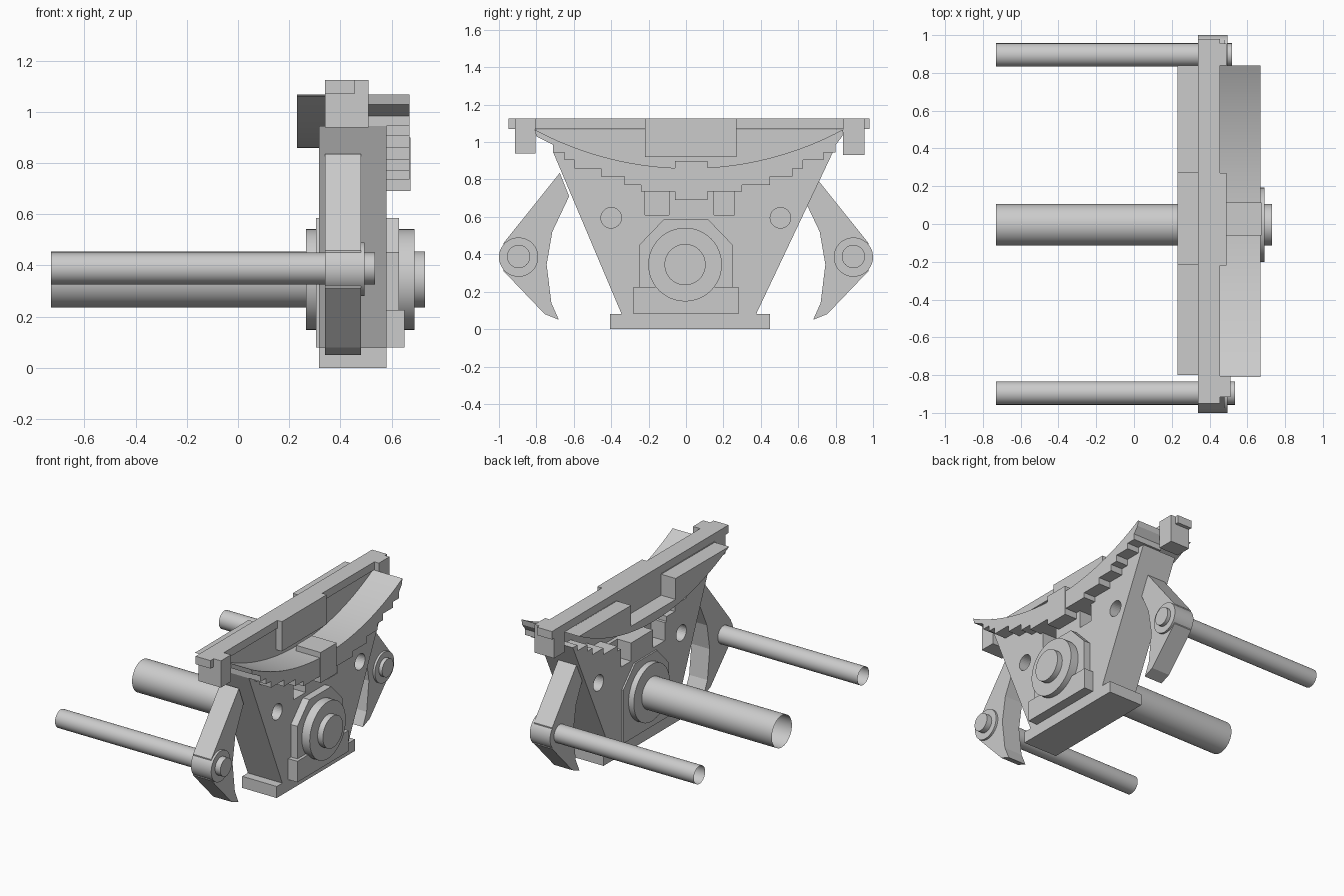
import bpy, bmesh, math

cube = bpy.data.objects.get("Cube")
if cube:
    bpy.data.objects.remove(cube, do_unlink=True)

grey = bpy.data.materials.new("plain_grey")
grey.use_nodes = True
COLOUR = (0.6, 0.6, 0.6, 1)
grey.diffuse_color = COLOUR
grey.node_tree.nodes["Principled BSDF"].inputs["Base Color"].default_value = COLOUR


def prism(name, outline, x0, x1, smooth=False, open_end=False):
    """Extrude a (y, z) outline along x."""
    bm = bmesh.new()
    near = [bm.verts.new((x0, y, z)) for y, z in outline]
    far = [bm.verts.new((x1, y, z)) for y, z in outline]
    n = len(outline)
    for i in range(n):
        j = (i + 1) % n
        bm.faces.new((near[i], near[j], far[j], far[i]))
    bm.faces.new(far)
    cap = bm.faces.new(near)
    bmesh.ops.recalc_face_normals(bm, faces=bm.faces)
    if open_end:
        bmesh.ops.delete(bm, geom=[cap], context='FACES_ONLY')
    mesh = bpy.data.meshes.new(name)
    bm.to_mesh(mesh)
    bm.free()
    mesh.materials.append(grey)
    obj = bpy.data.objects.new(name, mesh)
    bpy.context.collection.objects.link(obj)
    if smooth:
        bpy.ops.object.select_all(action='DESELECT')
        obj.select_set(True)
        bpy.context.view_layer.objects.active = obj
        bpy.ops.object.shade_smooth_by_angle(angle=math.radians(20))
    return obj


def box(name, x0, x1, y0, y1, z0, z1):
    return prism(name, [(y0, z0), (y1, z0), (y1, z1), (y0, z1)], x0, x1)


def circle(y, z, r, n=48):
    return [(y + r * math.cos(math.tau * i / n), z + r * math.sin(math.tau * i / n))
            for i in range(n)]


def rod(name, y, z, r, x0, x1, open_end=False):
    return prism(name, circle(y, z, r), x0, x1, True, open_end)


def cut(target, cutter):
    mod = target.modifiers.new("cut", 'BOOLEAN')
    mod.operation = 'DIFFERENCE'
    mod.solver = 'EXACT'
    mod.object = cutter
    bpy.ops.object.select_all(action='DESELECT')
    target.select_set(True)
    bpy.context.view_layer.objects.active = target
    bpy.ops.object.modifier_apply(modifier=mod.name)
    bpy.data.objects.remove(cutter, do_unlink=True)


# Shared curves: rocker arc and the staircase beneath it
def arc(y0, y1, n=40):
    radius, mid, low = 1.743, 0.015, 0.86
    ys = [y0 + (y1 - y0) * i / n for i in range(n + 1)]
    return [(y, low + radius - math.sqrt(radius ** 2 - (y - mid) ** 2)) for y in ys]


levels = [0.945, 0.905, 0.86, 0.815, 0.77, 0.735]


def stairs(edges):
    points = []
    for y, high, low in zip(edges, levels, levels[1:]):
        points += [(y, high), (y, low)]
    return points


steps = stairs([-0.65, -0.595, -0.455, -0.33, -0.24])
steps += stairs([0.735, 0.625, 0.57, 0.45, 0.3])[::-1]

# Tapered body with foot
body = prism("body_plate", [(-0.34, 0.07), (-0.71, 0.945)] + steps
             + [(0.785, 0.945), (0.37, 0.07)], 0.316, 0.58)
for x0, x1 in ((0.2, 0.42), (0.47, 0.7)):
    for y in (-0.4, 0.505):
        cut(body, prism("hole_cutter", circle(y, 0.595, 0.055, 32), x0, x1))
    for y0, y1 in ((-0.22, -0.09), (0.15, 0.26)):
        cut(body, box("notch_cutter", x0, x1, y0, y1, 0.61, 0.8))
box("foot", 0.316, 0.58, -0.405, 0.45, 0, 0.08)

# Curved cradle with stepped underside
prism("stepped_cradle", [(-0.8, 1.03), (-0.71, 0.985), (-0.71, 0.945)] + steps
      + [(0.8, 0.945), (0.8, 0.985), (0.835, 1.03)] + arc(-0.81, 0.84)[::-1],
      0.445, 0.67, True)
box("cradle_lug", 0.485, 0.675, -0.06, 0.115, 0.69, 0.9)

# Rocker segment with a central recess on the far side
prism("rocker_core", arc(-0.81, 0.84), 0.34, 0.445, True)
prism("rocker_segment", arc(-0.8, 0.84)
      + [(0.27, 1.065), (0.27, 0.92), (-0.215, 0.92), (-0.215, 1.065)],
      0.23, 0.34, True)

# Top beam with centre pad and end stops
box("top_beam", 0.34, 0.455, -0.95, 0.98, 1.07, 1.125)
box("centre_pad", 0.34, 0.49, -0.22, 0.27, 0.92, 1.125)
box("front_stop", 0.34, 0.51, -0.915, -0.805, 0.94, 1.125)
box("back_stop", 0.34, 0.49, 0.84, 0.955, 0.93, 1.125)

# Bearing housing and main shaft
prism("bearing_housing", [(-0.25, 0.08), (0.25, 0.08), (0.25, 0.45), (0.12, 0.585),
                          (-0.12, 0.585), (-0.25, 0.45)], 0.305, 0.63)
box("housing_base", 0.5, 0.65, -0.28, 0.28, 0.08, 0.225)
rod("bearing_ring", -0.005, 0.345, 0.197, 0.265, 0.69)
rod("main_shaft", -0.005, 0.345, 0.11, -0.73, 0.73, True)

# Mirrored pawls on their pins
pawl = [(0.67, 0.835), (0.62, 0.71), (0.71, 0.52), (0.74, 0.345), (0.715, 0.14),
        (0.675, 0.05), (0.75, 0.08), (0.972, 0.312), (0.972, 0.458)]
for side, word, tip in ((-1, "front", 0.535), (1, "back", 0.52)):
    prism(word + "_pawl", [(side * (y + 0.005), z) for y, z in pawl], 0.34, 0.48)
    rod(word + "_pawl_boss", side * 0.895, 0.385, 0.105, 0.34, 0.495)
    rod(word + "_pin", side * 0.895, 0.388, 0.062, -0.73, tip, True)
